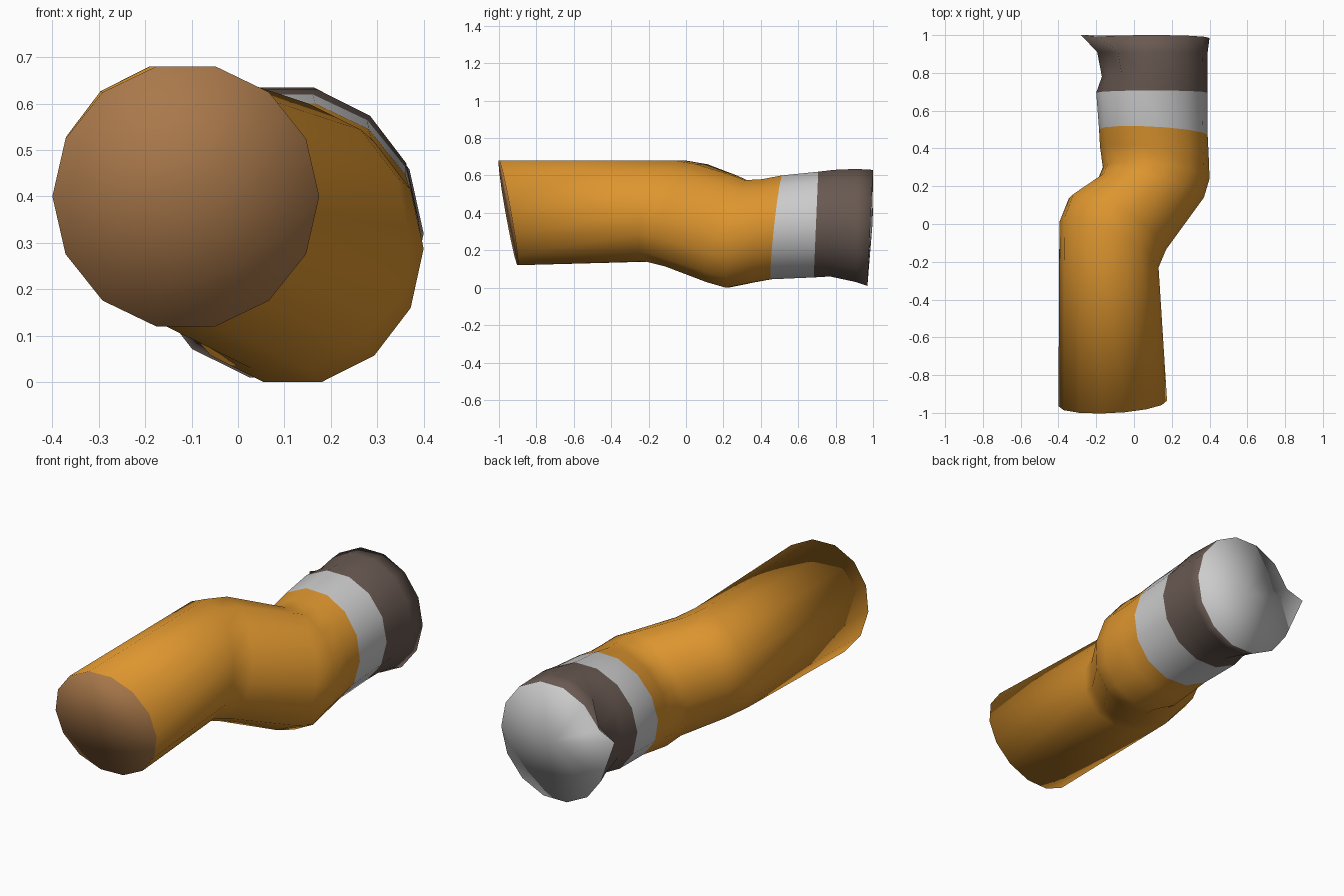
import bpy, bmesh, math

if "Cube" in bpy.data.objects:
    bpy.data.objects.remove(bpy.data.objects["Cube"])

N = 14  # sides of the tube


def material(name, rgb):
    m = bpy.data.materials.new(name)
    m.diffuse_color = (*rgb, 1)
    m.use_nodes = True
    m.node_tree.nodes["Principled BSDF"].inputs["Base Color"].default_value = m.diffuse_color
    return m


ORANGE, WHITE, BROWN, TAN = range(4)
mats = [material("orange", (0.72, 0.30, 0.028)),
        material("pale_grey", (0.60, 0.60, 0.60)),
        material("dark_brown", (0.14, 0.10, 0.083)),
        material("tan", (0.40, 0.19, 0.07))]

# Cross-sections, front to back:
# x left, x right, z bottom, z top, y centre, y tilt sideways, y tilt upward, colour behind it
sections = [
    (-0.40, 0.175, 0.12, 0.68, -0.95, 0.015, -0.05, ORANGE),
    (-0.395, 0.13, 0.14, 0.68, -0.11, -0.12, 0.08, ORANGE),
    (-0.345, 0.17, 0.115, 0.66, 0.0, -0.135, 0.085, ORANGE),
    (-0.19, 0.37, 0.03, 0.60, 0.19, -0.05, 0.07, ORANGE),
    (-0.165, 0.40, 0.0, 0.575, 0.27, -0.03, 0.05, ORANGE),
    (-0.18, 0.395, 0.03, 0.58, 0.39, -0.02, 0.02, ORANGE),
    (-0.185, 0.39, 0.045, 0.60, 0.485, -0.015, 0.03, WHITE),
    (-0.20, 0.39, 0.055, 0.62, 0.695, 0.0, 0.012, BROWN),
    (-0.17, 0.39, 0.06, 0.63, 0.78, 0.0, 0.01, BROWN),
    (-0.195, 0.39, 0.03, 0.635, 0.91, 0.0, 0.0, BROWN),
    (-0.215, 0.40, 0.01, 0.63, 0.985, 0.0, 0.015, WHITE),
]

bm = bmesh.new()
rings = []
for x0, x1, z0, z1, yc, kx, kz, _ in sections:
    ring = []
    for i in range(N):
        a = 2 * math.pi * i / N
        c, s = math.cos(a), math.sin(a) / math.cos(math.pi / N / 1.0)
        ring.append(bm.verts.new(((x0 + x1) / 2 + (x1 - x0) / 2 * c,
                                  yc + kx * c + kz * s,
                                  (z0 + z1) / 2 + (z1 - z0) / 2 * s)))
    rings.append(ring)

# Ragged corner at the torn rear rim
rings[-1][7].co = (-0.28, 1.0, 0.42)
rings[-2][6].co.x += 0.05
rings[-2][6].co.z -= 0.03

# Tube walls, coloured by section
for r in range(len(rings) - 1):
    for i in range(N):
        j = (i + 1) % N
        f = bm.faces.new((rings[r][i], rings[r][j], rings[r + 1][j], rings[r + 1][i]))
        f.material_index = sections[r][7]


# End caps as fans
def cap(ring, colour, push):
    centre = sum((v.co for v in ring), ring[0].co * 0) / N
    centre.y += push
    mid = bm.verts.new(centre)
    for i in range(N):
        bm.faces.new((ring[i], ring[(i + 1) % N], mid)).material_index = colour


cap(rings[0], TAN, 0.0)
cap(rings[-1], WHITE, 0.01)

bmesh.ops.recalc_face_normals(bm, faces=bm.faces)
for f in bm.faces:
    f.smooth = True

mesh = bpy.data.meshes.new("bent_tube")
bm.to_mesh(mesh)
bm.free()
for m in mats:
    mesh.materials.append(m)
obj = bpy.data.objects.new("bent_tube", mesh)
bpy.context.collection.objects.link(obj)
